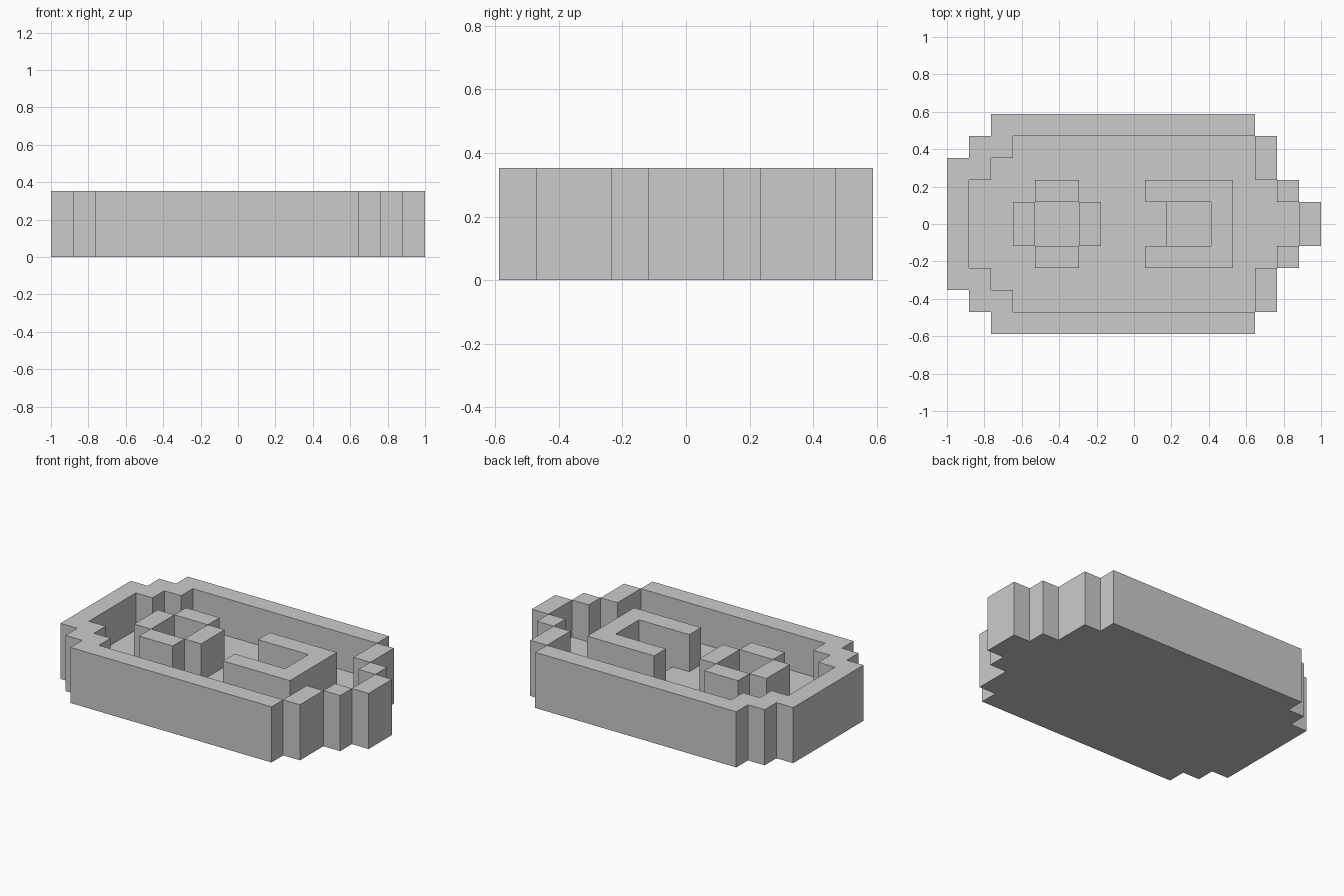
import bpy, bmesh

if "Cube" in bpy.data.objects:
    bpy.data.objects.remove(bpy.data.objects["Cube"])

U = 2 / 17                      # one square of the blocky grid
# Half of the plan, from the centre line outward (mirrored in y):
# W rim wall, P four-pad ring, C open hook, . floor, _ sunken well
HALF = [
    "W..P__P...__C...W",
    "W...PP...CCCC..W ",
    "WW............W  ",
    " WW...........W  ",
    "  WWWWWWWWWWWW   ",
]
PLAN = HALF[::-1] + HALF
HEIGHT = {" ": 0, "_": U * 0.5, ".": U, "W": 3 * U, "P": 3 * U, "C": 3 * U}


def cell(c, r):
    inside = 0 <= r < len(PLAN) and 0 <= c < 17
    return PLAN[r][c] if inside else " "


def build_part(name, letters, underside=False):
    bm = bmesh.new()

    def quad(*pts):
        bm.faces.new([bm.verts.new(p) for p in pts])

    for r in range(len(PLAN)):
        for c in range(17):
            kind = cell(c, r)
            x0, y0 = -1 + c * U, (r - 5) * U
            x1, y1 = x0 + U, y0 + U
            # flat underside below the whole outline
            if underside and kind != " ":
                quad((x0, y0, 0), (x0, y1, 0), (x1, y1, 0), (x1, y0, 0))
            if kind not in letters:
                continue
            # top, then a side wherever the neighbour is lower
            h = HEIGHT[kind]
            quad((x0, y0, h), (x1, y0, h), (x1, y1, h), (x0, y1, h))
            sides = [((0, -1), (x0, y0), (x1, y0)), ((1, 0), (x1, y0), (x1, y1)),
                     ((0, 1), (x1, y1), (x0, y1)), ((-1, 0), (x0, y1), (x0, y0))]
            for (dc, dr), a, b in sides:
                low = HEIGHT[cell(c + dc, r + dr)]
                if low < h:
                    quad((*a, low), (*b, low), (*b, h), (*a, h))

    # merge the squares into clean flat faces
    bmesh.ops.remove_doubles(bm, verts=bm.verts, dist=1e-4)
    bmesh.ops.dissolve_limit(bm, angle_limit=0.01, verts=bm.verts, edges=bm.edges)
    mesh = bpy.data.meshes.new(name)
    bm.to_mesh(mesh)
    bm.free()
    bpy.context.collection.objects.link(bpy.data.objects.new(name, mesh))


build_part("floor", "._", underside=True)
build_part("rim_wall", "W")
build_part("pad_ring", "P")
build_part("open_hook", "C")
